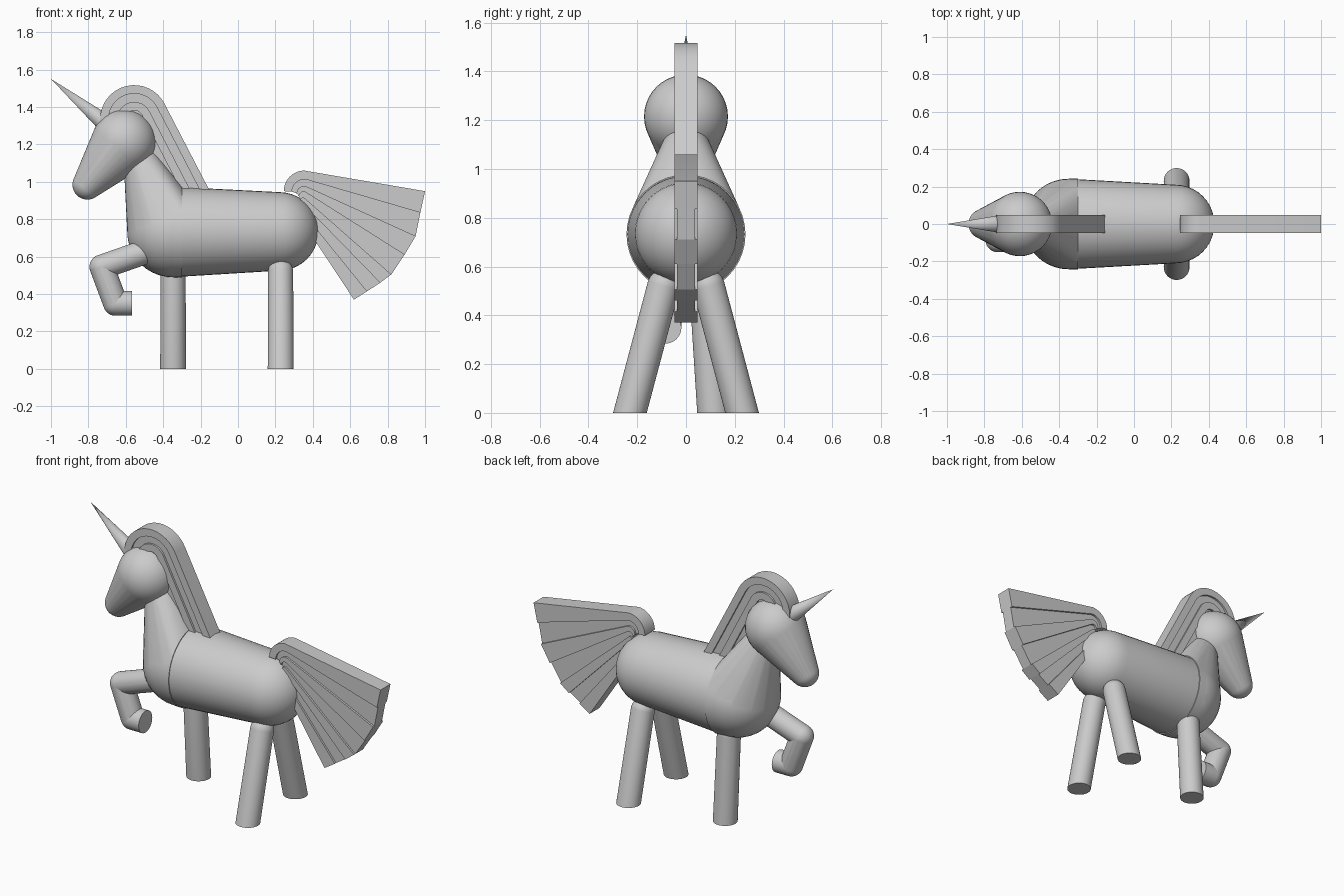
import bpy, bmesh
from math import sin, cos, pi, radians, atan2
from mathutils import Vector

if "Cube" in bpy.data.objects:
    bpy.data.objects.remove(bpy.data.objects["Cube"])

grey = bpy.data.materials.new("plain grey")
grey.use_nodes = True
colour = (0.6, 0.6, 0.6, 1)
grey.diffuse_color = colour
grey.node_tree.nodes["Principled BSDF"].inputs["Base Color"].default_value = colour


def finish(name, bm, smooth=True):
    bmesh.ops.recalc_face_normals(bm, faces=bm.faces[:])
    mesh = bpy.data.meshes.new(name)
    bm.to_mesh(mesh)
    bm.free()
    mesh.materials.append(grey)
    obj = bpy.data.objects.new(name, mesh)
    bpy.context.collection.objects.link(obj)
    if smooth:
        bpy.ops.object.select_all(action='DESELECT')
        obj.select_set(True)
        bpy.context.view_layer.objects.active = obj
        bpy.ops.object.shade_smooth_by_angle(angle=radians(30))
    return obj


def ball(centre, r, segs=40):
    """Points of a sphere with its poles along x."""
    c = Vector(centre)
    pts = [c + Vector((r, 0, 0)), c - Vector((r, 0, 0))]
    for i in range(1, segs // 2):
        a = 2 * pi * i / segs
        pts += disk(c + Vector((r * cos(a), 0, 0)), r * sin(a), (1, 0, 0), segs)
    return pts


def disk(centre, r, axis, segs=40):
    """Points of a circle facing along axis."""
    turn = Vector((0, 0, 1)).rotation_difference(Vector(axis))
    return [Vector(centre) + turn @ Vector((r * cos(2 * pi * i / segs), r * sin(2 * pi * i / segs), 0))
            for i in range(segs)]


def hull(name, *clouds):
    bm = bmesh.new()
    for cloud in clouds:
        for p in cloud:
            bm.verts.new(p)
    res = bmesh.ops.convex_hull(bm, input=bm.verts[:])
    loose = {v for v in res["geom_interior"] + res["geom_unused"] if isinstance(v, bmesh.types.BMVert)}
    bmesh.ops.delete(bm, geom=list(loose), context='VERTS')
    bmesh.ops.dissolve_limit(bm, angle_limit=radians(0.2), verts=bm.verts[:], edges=bm.edges[:])
    return finish(name, bm)


def strand(name, upper, lower, half):
    """Flat lock of hair between two (x, z) lines with equal point counts."""
    bm = bmesh.new()
    rows = [[bm.verts.new((x, y, z)) for x, z in line]
            for line in (upper, lower) for y in (-half, half)]
    un, up, ln, lp = rows
    for i in range(len(upper) - 1):
        for a, b in ((un, up), (up, lp), (lp, ln), (ln, un)):
            bm.faces.new((a[i], a[i + 1], b[i + 1], b[i]))
    for i in (0, -1):
        bm.faces.new((un[i], up[i], lp[i], ln[i]))
    return finish(name, bm)


def arc(cx, cz, r, start, end, n=16):
    return [(cx + r * cos(start + (end - start) * i / n), cz + r * sin(start + (end - start) * i / n))
            for i in range(n + 1)]


# Body, neck and head
chest = (-0.35, 0, 0.732)
hull("body", ball(chest, 0.242), ball((0.22, 0, 0.735), 0.21))
front_half = [p for p in ball(chest, 0.242) if p.x < -0.34]
hull("neck", front_half, disk((-0.30, 0, 0.732), 0.244, (1, 0, 0)), ball((-0.51, 0, 1.08), 0.1))
hull("head", ball((-0.61, 0, 1.215), 0.172), ball((-0.805, 0, 0.985), 0.08))

# Horn
tip, base = Vector((-1.0, 0, 1.55)), Vector((-0.70, 0, 1.305))
hull("horn", disk(base, 0.05, tip - base), [tip])

# Standing legs
for name, x, top_y, top_z, foot_y in (("back_left_leg", 0.228, 0.092, 0.52, 0.23),
                                      ("back_right_leg", 0.228, -0.092, 0.52, -0.23),
                                      ("front_left_leg", -0.347, 0.08, 0.52, 0.115)):
    hull(name, ball((x, top_y, top_z), 0.067), disk((x, foot_y, 0), 0.069, (0, 0, 1)))

# Raised leg
y = -0.085
shoulder, knee, ankle = (-0.45, y, 0.642), (-0.728, y, 0.545), (-0.655, y, 0.35)
hull("raised_upper_leg", ball(shoulder, 0.066), ball(knee, 0.066))
hull("raised_lower_leg", ball(knee, 0.066), ball(ankle, 0.066))
hull("raised_foot", ball(ankle, 0.066), disk((-0.568, y, 0.35), 0.066, (1, 0, 0)))

# Mane: parallel locks arching over the head and down to the back
lean = radians(27.4)
lines = []
for i in range(5):
    r = 0.182 - 0.045 * i
    bend = arc(-0.555, 1.335, r, pi, lean)
    x, z = bend[-1]
    drop = 0.56
    lines.append([(bend[0][0], 1.27)] + bend + [(x + drop * sin(lean), z - drop * cos(lean))])
for i in range(4):
    strand(f"mane_lock_{i + 1}", lines[i], lines[i + 1], 0.036 if i % 2 else 0.048)

# Tail: locks curling out of the rump and fanning to the tips
tips = [(1.0, 0.95), (0.975, 0.835), (0.95, 0.71), (0.89, 0.61),
        (0.82, 0.505), (0.76, 0.46), (0.69, 0.415), (0.62, 0.37)]
lines = []
for i, (tx, tz) in enumerate(tips):
    cx, cz = 0.355 - 0.0005 * i * i, 0.95 - 0.003 * i * i
    out = atan2(tz - cz, tx - cx) + pi / 2
    lines.append(arc(cx, cz, 0.11 * 0.6 ** i, pi, out) + [(tx, tz)])
for i in range(7):
    strand(f"tail_lock_{i + 1}", lines[i], lines[i + 1], 0.036 if i % 2 else 0.048)
